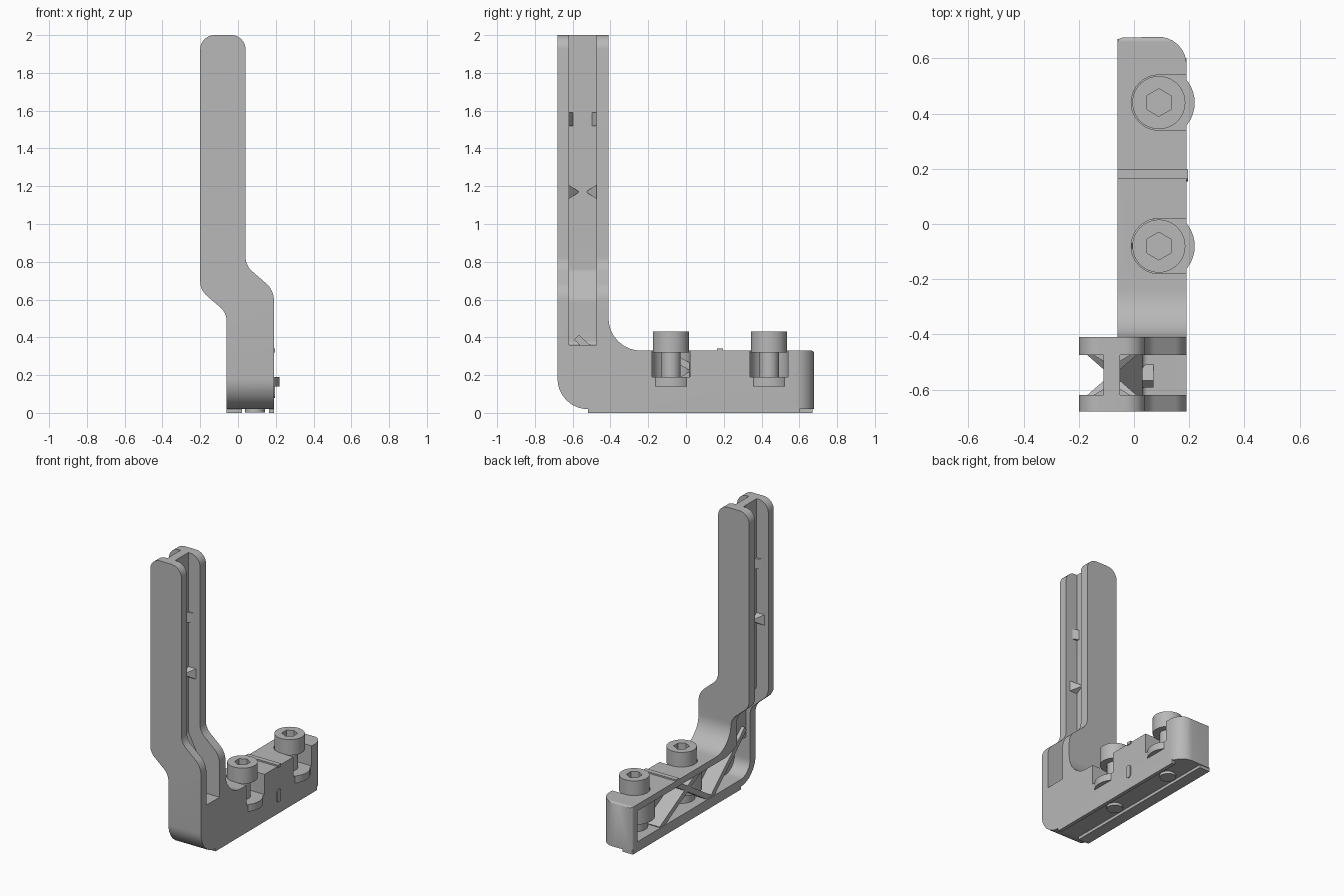
import bpy, bmesh, math
from mathutils import Vector

if "Cube" in bpy.data.objects:
    bpy.data.objects.remove(bpy.data.objects["Cube"])

grey = bpy.data.materials.new("plain grey")
grey.use_nodes = True
colour = (0.48, 0.48, 0.48, 1)
grey.diffuse_color = colour
grey.node_tree.nodes["Principled BSDF"].inputs["Base Color"].default_value = colour


def rounded(points, steps=8):
    """Outline from (a, b, radius) corners, with each corner filleted."""
    out = []
    n = len(points)
    for i, (a, b, r) in enumerate(points):
        p = Vector((a, b))
        if r == 0:
            out.append(p)
            continue
        u = (Vector(points[i - 1][:2]) - p).normalized()
        v = (Vector(points[(i + 1) % n][:2]) - p).normalized()
        half = u.angle(v) / 2
        centre = p + (u + v).normalized() * (r / math.sin(half))
        start = p + u * (r / math.tan(half)) - centre
        end = p + v * (r / math.tan(half)) - centre
        for k in range(steps + 1):
            d = start.lerp(end, k / steps).normalized()
            out.append(centre + d * r)
    return out


def prism(name, points, axis, lo, hi):
    """Extrude a flat outline along an axis."""
    place = {"x": lambda a, b, t: (t, a, b),
             "y": lambda a, b, t: (a, t, b),
             "z": lambda a, b, t: (a, b, t)}[axis]
    bm = bmesh.new()
    rings = [[bm.verts.new(place(p[0], p[1], t)) for p in points] for t in (lo, hi)]
    n = len(points)
    bm.faces.new(rings[0])
    bm.faces.new(rings[1])
    for i in range(n):
        j = (i + 1) % n
        bm.faces.new((rings[0][i], rings[0][j], rings[1][j], rings[1][i]))
    bmesh.ops.recalc_face_normals(bm, faces=bm.faces)
    mesh = bpy.data.meshes.new(name)
    bm.to_mesh(mesh)
    bm.free()
    mesh.materials.append(grey)
    ob = bpy.data.objects.new(name, mesh)
    bpy.context.collection.objects.link(ob)
    return ob


def box(name, x, y, z):
    return prism(name, [(x[0], y[0]), (x[1], y[0]), (x[1], y[1]), (x[0], y[1])], "z", *z)


def cylinder(name, x, y, r, lo, hi, sides=40, turn=0):
    ring = [(x + r * math.cos(turn + math.tau * i / sides),
             y + r * math.sin(turn + math.tau * i / sides)) for i in range(sides)]
    return prism(name, ring, "z", lo, hi)


def combine(ob, tool, operation):
    """Apply a boolean and remove the tool."""
    mod = ob.modifiers.new("combine", "BOOLEAN")
    mod.operation = operation
    mod.solver = "EXACT"
    mod.object = tool
    bpy.ops.object.select_all(action="DESELECT")
    bpy.context.view_layer.objects.active = ob
    ob.select_set(True)
    bpy.ops.object.modifier_apply(modifier=mod.name)
    bpy.data.objects.remove(tool)


bolt_x = 0.09
bolt_ys = (-0.08, 0.44)

# Bracket body: side, front and plan outlines intersected
body = prism("bracket_body", rounded([
    (-0.68, 0.02, 0.16), (0.68, 0.02, 0), (0.68, 0.33, 0.02),
    (-0.41, 0.33, 0.17), (-0.41, 2, 0), (-0.68, 2, 0)]), "x", -0.3, 0.3)
front = prism("front_outline", rounded([
    (-0.06, -0.1, 0), (0.19, -0.1, 0), (0.19, 0.65, 0.12), (0.04, 0.78, 0.1),
    (0.04, 2, 0.075), (-0.2, 2, 0.075), (-0.2, 0.65, 0.1), (-0.06, 0.53, 0.1)]),
    "y", -0.8, 0.8)
combine(body, front, "INTERSECT")
plan = prism("plan_outline", rounded([
    (-0.3, -0.8, 0), (0.19, -0.8, 0), (0.19, 0.68, 0.1), (-0.06, 0.675, 0.02),
    (-0.06, -0.3, 0), (-0.3, -0.3, 0)]), "z", -0.1, 2.2)
combine(body, plan, "INTERSECT")

# Arm channels on both sides of the bent web
right_channel = [(0.5, 0.36, 0), (0.03, 0.36, 0.02), (0.03, 0.6, 0.06),
                 (-0.05, 0.75, 0.06), (-0.05, 2.1, 0), (0.5, 2.1, 0)]
left_channel = [(-0.5, 0.2, 0), (-0.03, 0.2, 0), (-0.03, 0.54, 0.06),
                (-0.11, 0.69, 0.06), (-0.11, 2.1, 0), (-0.5, 2.1, 0)]
for outline in (right_channel, left_channel):
    combine(body, prism("channel", rounded(outline), "y", -0.62, -0.475), "DIFFERENCE")

# Hollow of the base
hollow = prism("base_hollow", rounded([
    (-0.62, 0.07, 0.1), (0.62, 0.07, 0), (0.62, 0.285, 0), (-0.36, 0.285, 0),
    (-0.475, 0.32, 0), (-0.62, 0.32, 0)]), "x", -0.5, 0.06)
combine(body, hollow, "DIFFERENCE")

# Bolt bosses and open seats
for y in bolt_ys:
    combine(body, cylinder("boss", bolt_x, y, 0.13, 0.14, 0.31), "UNION")
    combine(body, cylinder("stem", bolt_x, y, 0.085, 0.04, 0.2), "UNION")
    seat = prism("seat", rounded([
        (0.4, y - 0.1, 0), (0.4, y + 0.1, 0), (bolt_x - 0.1, y + 0.1, 0.0999),
        (bolt_x - 0.1, y - 0.1, 0.0999)], 12), "z", 0.19, 0.5)
    combine(body, seat, "DIFFERENCE")

parts = [body]

# Diagonal ribs in the hollow
for start, end in (((0.36, 0.06), (-0.08, 0.3)), ((0.18, 0.3), (-0.2, 0.06)),
                   ((-0.2, 0.06), (-0.58, 0.4))):
    a, b = Vector(start), Vector(end)
    side = (b - a).orthogonal().normalized() * 0.018
    parts.append(prism("diagonal_rib", [a - side, b - side, b + side, a + side],
                       "x", -0.055, 0.07))

# Bottom runners
parts.append(box("left_runner", (-0.06, 0.02), (-0.52, 0.67), (0, 0.03)))
parts.append(box("right_runner", (0.165, 0.19), (-0.52, 0.6), (0, 0.03)))

# Raised line over the base and oval pad on its side
parts.append(box("cross_ridge", (-0.06, 0.195), (0.163, 0.197), (0.32, 0.34)))
pad = rounded([(0.154, 0.08, 0.0199), (0.196, 0.08, 0.0199),
               (0.196, 0.17, 0.0199), (0.154, 0.17, 0.0199)])
parts.append(prism("oval_pad", pad, "x", 0.18, 0.196))

# Small gussets and pointed nubs inside the channels
for wall, inward in ((-0.625, 1), (-0.47, -1)):
    for web, out in ((-0.055, 1), (-0.105, -1)):
        corner = [(web, wall), (web + out * 0.05, wall), (web, wall + inward * 0.03)]
        parts.append(prism("corner_gusset", corner, "z", 1.52, 1.59))
        nub = prism("pointed_nub", [(web, 1.13), (web + out * 0.07, 1.13),
                                    (web + out * 0.07, 1.21), (web, 1.21)],
                    "y", wall, wall + inward * 0.055)
        tip_y = wall + inward * 0.055
        for v in nub.data.vertices:
            if abs(v.co.y - tip_y) < 0.001:
                v.co.x = web + out * (abs(v.co.x - web) * 0.1)
                v.co.z = 1.17 + (v.co.z - 1.17) * 0.1
        parts.append(nub)

# Socket head bolts
for y in bolt_ys:
    head = cylinder("bolt_head", bolt_x, y, 0.096, 0.32, 0.43, 48)
    combine(head, cylinder("socket", bolt_x, y, 0.05, 0.37, 0.5, 6, math.pi / 6),
            "DIFFERENCE")
    parts += [head, cylinder("bolt_shank", bolt_x, y, 0.052, 0.002, 0.33, 32)]

# Smooth the curves, keep the edges
bpy.ops.object.select_all(action="DESELECT")
for ob in parts:
    ob.select_set(True)
bpy.context.view_layer.objects.active = body
bpy.ops.object.shade_smooth_by_angle(angle=math.radians(30))
